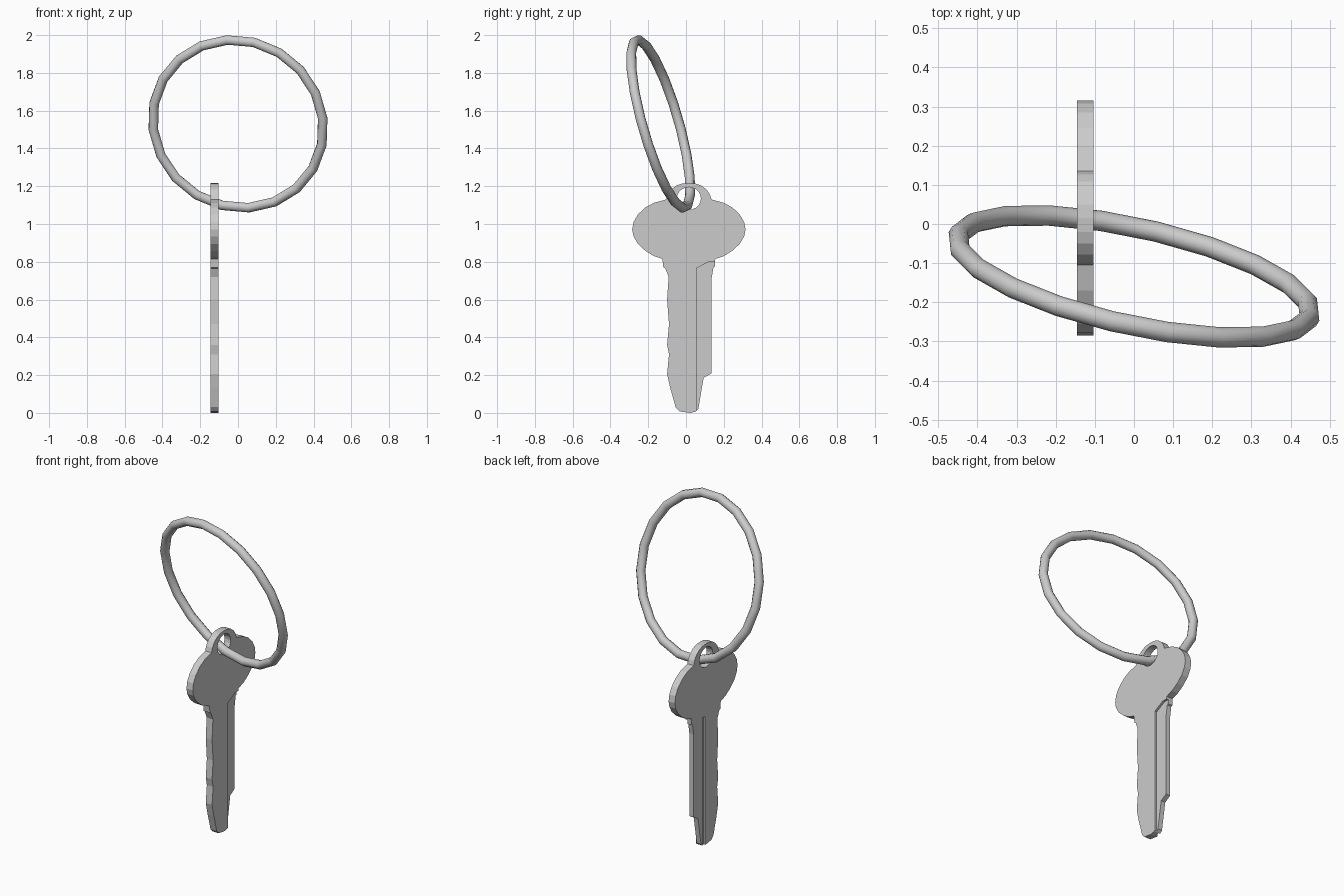
import bpy, bmesh, math
from mathutils import Vector, Matrix

if "Cube" in bpy.data.objects:
    bpy.data.objects.remove(bpy.data.objects["Cube"])

KEY_X, HALF, MID = -0.125, 0.021, 0.015   # key plate position, half thickness, symmetry line


def mirror(points):
    return [(2 * MID - y, z) for y, z in reversed(points)]


def plate(name, outline, x0, x1):
    """Extrude a (y, z) outline from x0 to x1."""
    bm = bmesh.new()
    face = bm.faces.new([bm.verts.new((x0, y, z)) for y, z in outline])
    new = bmesh.ops.extrude_face_region(bm, geom=[face])["geom"]
    bmesh.ops.translate(bm, vec=(x1 - x0, 0, 0),
                        verts=[v for v in new if isinstance(v, bmesh.types.BMVert)])
    bmesh.ops.recalc_face_normals(bm, faces=bm.faces)
    mesh = bpy.data.meshes.new(name)
    bm.to_mesh(mesh)
    bm.free()
    obj = bpy.data.objects.new(name, mesh)
    bpy.context.collection.objects.link(obj)
    return obj


def cut(target, cutter):
    mod = target.modifiers.new(cutter.name, 'BOOLEAN')
    mod.operation, mod.solver, mod.object = 'DIFFERENCE', 'EXACT', cutter
    cutter.hide_render = True
    cutter.display_type = 'WIRE'


# Key outline: bow and loop half, mirrored, plus straight back and wavy front of the blade
bow = [(.155, .815), (.20, .83), (.245, .858), (.285, .895), (.308, .935), (.315, .97),
       (.308, 1.01), (.285, 1.05), (.245, 1.088), (.20, 1.112), (.135, 1.13),
       (.127, 1.155), (.108, 1.183), (.08, 1.204), (.05, 1.214)]
back = [(.02, 0), (.05, .006), (.065, .02), (.093, .185), (.135, .21), (.135, .71),
        (.145, .77), (.153, .775)]
front = [(-.12, .77), (-.11, .765), (-.092, .72), (-.10, .60), (-.09, .47), (-.10, .36),
         (-.09, .31), (-.10, .205), (-.083, .13), (-.055, .03), (-.035, .008)]
key = plate("key", back + bow + [(MID, 1.217)] + mirror(bow) + front, KEY_X - HALF, KEY_X + HALF)

# Hole for the ring
hole = [(MID + .064 * math.cos(a), 1.135 + .06 * math.sin(a))
        for a in (i * math.tau / 20 for i in range(20))]
cut(key, plate("hole_cutter", hole, KEY_X - .1, KEY_X + .1))

# Milled step on one face and narrow groove on the other
step = [(.055, -.1), (.3, -.1), (.3, .8), (.12, .8), (.055, .765)]
cut(key, plate("step_cutter", step, KEY_X + HALF - .013, KEY_X + .1))
groove = [(.025, -.1), (.05, -.1), (.05, .78), (.025, .78)]
cut(key, plate("groove_cutter", groove, KEY_X - .1, KEY_X - HALF + .01))

# Split ring, tilted through the hole
n = Vector((.207, .94, .269)).normalized()
u = Vector((-.057, 0, .445))
u.y = -(n.x * u.x + n.z * u.z) / n.y
u.normalize()
v = n.cross(u)
bpy.ops.mesh.primitive_torus_add(major_segments=20, minor_segments=10,
                                 major_radius=.462, minor_radius=.026)
ring = bpy.context.object
ring.name = "key_ring"
ring.matrix_world = Matrix.Translation((0, -.134, 1.53)) @ Matrix((u, v, n)).transposed().to_4x4()
bpy.ops.object.shade_smooth_by_angle(angle=math.radians(40))
